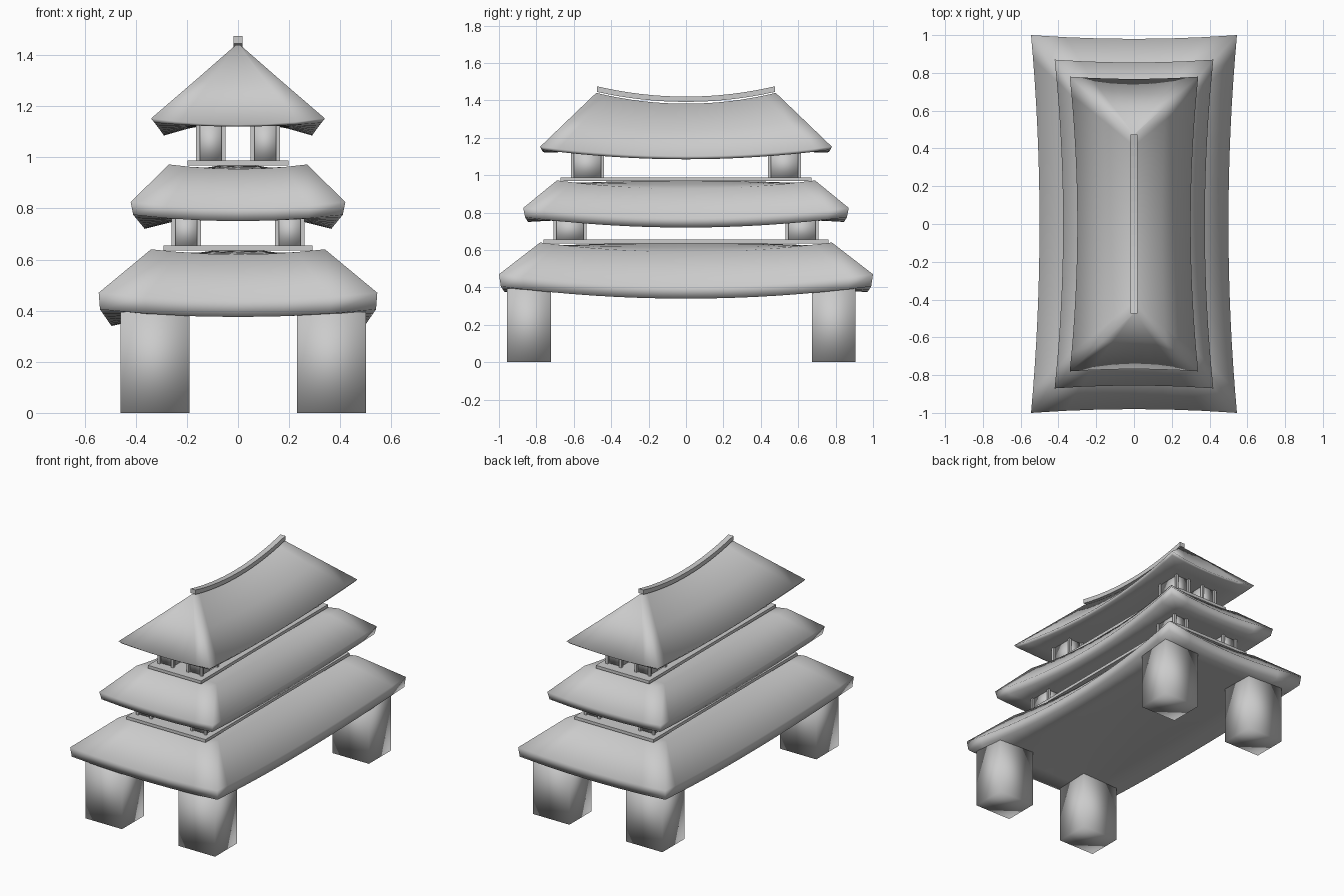
import bpy, bmesh

cube = bpy.data.objects.get("Cube")
if cube:
    bpy.data.objects.remove(cube, do_unlink=True)

mat = bpy.data.materials.new("stone grey")
mat.use_nodes = True
GREY = (0.6, 0.6, 0.6, 1)
mat.diffuse_color = GREY
mat.node_tree.nodes["Principled BSDF"].inputs["Base Color"].default_value = GREY


def finish(name, bm, smooth=False):
    bmesh.ops.recalc_face_normals(bm, faces=bm.faces)
    mesh = bpy.data.meshes.new(name)
    bm.to_mesh(mesh)
    bm.free()
    mesh.materials.append(mat)
    obj = bpy.data.objects.new(name, mesh)
    bpy.context.collection.objects.link(obj)
    if smooth:
        mesh.shade_smooth()


def add_box(bm, cx, cy, hx, hy, z0, z1):
    made = bmesh.ops.create_cube(bm, size=2)["verts"]
    for v in made:
        v.co = (cx + v.co.x * hx, cy + v.co.y * hy, z0 if v.co.z < 0 else z1)


def sheet_point(layer, u, v):
    """Point on a rectangle whose edges bow inwards and sag mid-span."""
    hx, hy, z, sag_side, sag_front, bow_x, bow_y = layer
    su, sv = 1 - u * u, 1 - v * v
    # Wide caps arch up between the sagging edges; the narrow ridge sags evenly
    across = u * u if hx > 0.05 else 1
    return (u * (hx - bow_x * sv), v * (hy - bow_y * su),
            z - sag_side * sv * across - sag_front * su * v * v)


def swept_shell(name, layers, nu=6, nv=16, smooth=True):
    """Closed shell lofted through curved layers, capped at both ends."""
    bm = bmesh.new()
    border = ([(i, 0) for i in range(nu)] + [(nu, j) for j in range(nv)]
              + [(i, nv) for i in range(nu, 0, -1)] + [(0, j) for j in range(nv, 0, -1)])
    rings = []
    for k, layer in enumerate(layers):
        cap = k in (0, len(layers) - 1)
        cells = [(i, j) for i in range(nu + 1) for j in range(nv + 1)] if cap else border
        grid = {c: bm.verts.new(sheet_point(layer, 2 * c[0] / nu - 1, 2 * c[1] / nv - 1))
                for c in cells}
        if cap:
            for i in range(nu):
                for j in range(nv):
                    bm.faces.new([grid[i, j], grid[i + 1, j], grid[i + 1, j + 1], grid[i, j + 1]])
        rings.append([grid[c] for c in border])
    for low, high in zip(rings, rings[1:]):
        for i in range(len(border)):
            j = (i + 1) % len(border)
            bm.faces.new([low[i], low[j], high[j], high[i]])
    finish(name, bm, smooth)


# Tiled roofs: underside, eave lip, rim (half x, half y, z, sags, bows)
swept_shell("lower_roof", [
    (0.54, 0.99, 0.405, 0.065, 0.03, 0.045, 0.02),
    (0.545, 1.0, 0.47, 0.065, 0.03, 0.045, 0.02),
    (0.34, 0.78, 0.64, 0.05, 0.02, 0.03, 0.015)])
swept_shell("middle_roof", [
    (0.41, 0.86, 0.775, 0.055, 0.025, 0.045, 0.015),
    (0.42, 0.87, 0.825, 0.055, 0.025, 0.045, 0.015),
    (0.27, 0.69, 0.972, 0.045, 0.018, 0.03, 0.01)])
swept_shell("top_roof", [
    (0.325, 0.765, 1.135, 0.05, 0.015, 0.035, 0.01),
    (0.34, 0.78, 1.152, 0.05, 0.025, 0.04, 0.012),
    (0.168, 0.626, 1.3, 0.055, 0.01, 0.02, 0.005),
    (0.008, 0.48, 1.44, 0.058, 0, 0, 0)])
swept_shell("ridge_beam", [
    (0.018, 0.475, 1.445, 0.053, 0, 0, 0),
    (0.018, 0.475, 1.475, 0.055, 0, 0, 0)], nu=1, smooth=False)

# Floor slabs resting on the two lower roofs
for name, hx, hy, z in (("lower", 0.292, 0.762, 0.635), ("middle", 0.197, 0.672, 0.968)):
    bm = bmesh.new()
    add_box(bm, 0, 0, hx, hy, z, z + 0.02)
    finish(name + "_floor", bm)

# Heavy legs under the lowest roof
for side, cx in (("right", -0.325), ("left", 0.365)):
    for end, cy in (("front", -0.84), ("back", 0.79)):
        bm = bmesh.new()
        add_box(bm, cx, cy, 0.135, 0.117, 0, 0.395)
        finish(f"{end}_{side}_leg", bm, smooth=True)

# Corner supports between tiers: a block framed by four slim posts
for tier, cx, cy, z0, z1 in (("lower", 0.202, 0.62, 0.65, 0.77),
                             ("upper", 0.107, 0.527, 0.985, 1.125)):
    for side, sx in (("right", -1), ("left", 1)):
        for end, sy in (("front", -1), ("back", 1)):
            x, y = cx * sx, cy * sy
            bm = bmesh.new()
            add_box(bm, x, y, 0.046, 0.074, z0, z1)
            finish(f"{tier}_{end}_{side}_support", bm, smooth=True)
            bm = bmesh.new()
            for px in (-0.05, 0.05):
                for py in (-0.08, 0.08):
                    add_box(bm, x + px, y + py, 0.008, 0.008, z0, z1)
            finish(f"{tier}_{end}_{side}_posts", bm)
